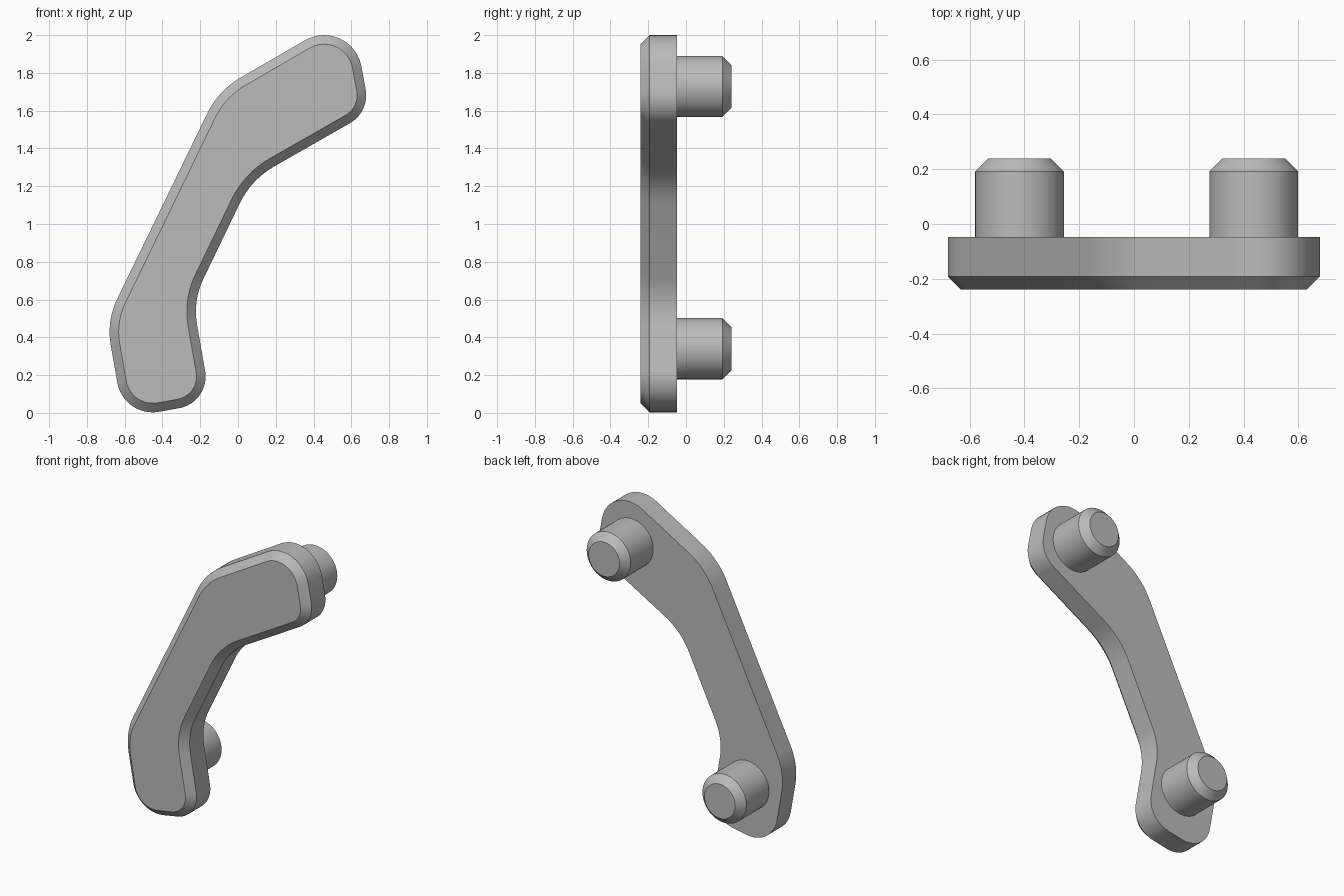
import bpy, bmesh, math
from mathutils import Vector

cube = bpy.data.objects.get("Cube")
if cube:
    bpy.data.objects.remove(cube, do_unlink=True)

grey = bpy.data.materials.new("plain grey")
grey.use_nodes = True
grey.diffuse_color = (0.5, 0.5, 0.5, 1)
grey.node_tree.nodes["Principled BSDF"].inputs["Base Color"].default_value = (0.5, 0.5, 0.5, 1)

# Plate corners in x, z with fillet radius, clockwise from the upper bend
CORNERS = [(-0.104, 1.707, 0.45), (0.601, 2.115, 0.2), (0.698, 1.594, 0.17), (0.07, 1.235, 0.45),
           (-0.239, 0.594, 0.4), (-0.145, 0.055, 0.17), (-0.606, -0.028, 0.19), (-0.696, 0.487, 0.4)]
CHAMFER = 0.048


def rounded_outline(inset, steps=12):
    """Filleted outline, moved inwards by the inset."""
    pts = []
    for i, (x, z, radius) in enumerate(CORNERS):
        p = Vector((x, z))
        a = (Vector(CORNERS[i - 1][:2]) - p).normalized()
        b = (Vector(CORNERS[(i + 1) % len(CORNERS)][:2]) - p).normalized()
        half = a.angle(b) / 2
        centre = p + (a + b).normalized() * radius / math.sin(half)
        start = p + a * radius / math.tan(half) - centre
        end = p + b * radius / math.tan(half) - centre
        concave = a.x * b.y - a.y * b.x < 0
        r = radius + inset if concave else radius - inset
        for k in range(steps + 1):
            d = start.normalized().slerp(end.normalized(), k / steps)
            pts.append(centre + d * r)
    return pts


def loft(name, rings):
    """Solid through a list of (outline, y) rings, capped at both ends."""
    bm = bmesh.new()
    loops = [[bm.verts.new((p[0], y, p[1])) for p in pts] for pts, y in rings]
    n = len(loops[0])
    for low, high in zip(loops, loops[1:]):
        for i in range(n):
            j = (i + 1) % n
            bm.faces.new((low[i], low[j], high[j], high[i]))
    bm.faces.new(loops[0])
    bm.faces.new(loops[-1])
    bmesh.ops.recalc_face_normals(bm, faces=bm.faces)
    mesh = bpy.data.meshes.new(name)
    bm.to_mesh(mesh)
    bm.free()
    mesh.materials.append(grey)
    obj = bpy.data.objects.new(name, mesh)
    bpy.context.collection.objects.link(obj)
    bpy.ops.object.select_all(action="DESELECT")
    obj.select_set(True)
    bpy.context.view_layer.objects.active = obj
    bpy.ops.object.shade_smooth_by_angle(angle=math.radians(30))
    return obj


def circle(x, z, r, n=64):
    return [(x + r * math.cos(math.tau * i / n), z + r * math.sin(math.tau * i / n)) for i in range(n)]


# Bent plate with a chamfered front rim
loft("handle_plate", [(rounded_outline(CHAMFER), -0.24),
                      (rounded_outline(0), -0.24 + CHAMFER),
                      (rounded_outline(0), -0.047)])

# Two chamfered pegs on the back
for name, x, z in (("lower_peg", -0.418, 0.34), ("upper_peg", 0.437, 1.728)):
    loft(name, [(circle(x, z, 0.162), -0.047),
                (circle(x, z, 0.162), 0.24 - CHAMFER),
                (circle(x, z, 0.162 - CHAMFER), 0.24)])
